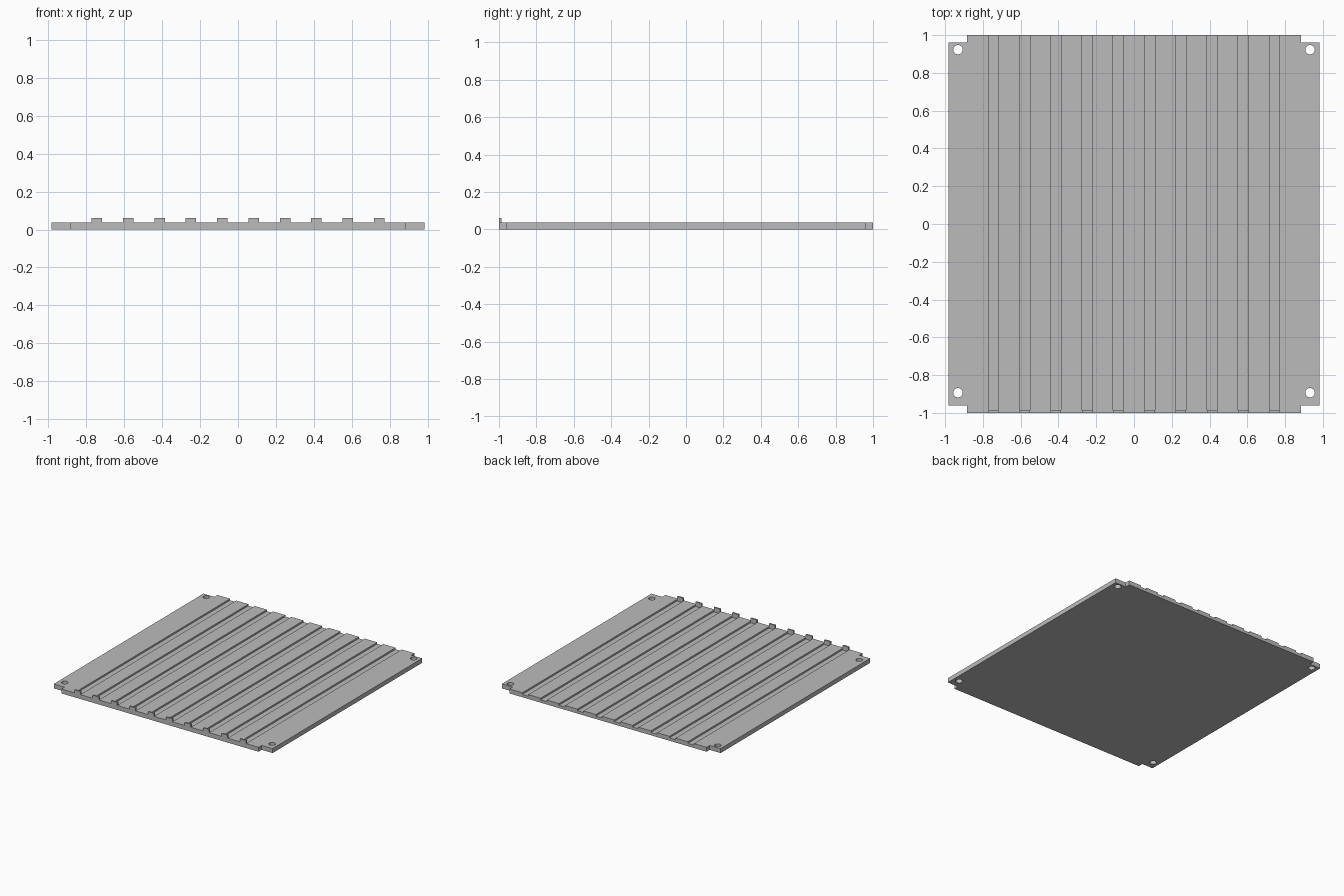
import bpy, bmesh
from mathutils import Matrix, Vector

cube = bpy.data.objects.get("Cube")
if cube:
    bpy.data.objects.remove(cube, do_unlink=True)

grey = bpy.data.materials.new("plain grey")
grey.use_nodes = True
grey.diffuse_color = (0.5, 0.5, 0.5, 1)
grey.node_tree.nodes["Principled BSDF"].inputs["Base Color"].default_value = (0.5, 0.5, 0.5, 1)

THICK, FLOOR, TAB_TOP = 0.036, 0.023, 0.06
HALF_X, INNER_X, SIDE_Y = 0.983, 0.885, 0.96
TAB_BACK = -0.986
SLOT_W, PITCH = 0.055, 0.1653
slots = [(i - 4.5) * PITCH for i in range(10)]


def box(bm, low, high):
    low, high = Vector(low), Vector(high)
    size = high - low
    matrix = Matrix.Translation((low + high) / 2) @ Matrix.Diagonal((*size, 1))
    bmesh.ops.create_cube(bm, size=1, matrix=matrix)


def finish(bm, name):
    bmesh.ops.recalc_face_normals(bm, faces=bm.faces)
    mesh = bpy.data.meshes.new(name)
    bm.to_mesh(mesh)
    bm.free()
    mesh.materials.append(grey)
    obj = bpy.data.objects.new(name, mesh)
    bpy.context.collection.objects.link(obj)
    return obj


# Plate outline with notched corners, extruded upward
corner = [(HALF_X, SIDE_Y), (INNER_X, SIDE_Y), (INNER_X, 1)]
outline = corner + [(-x, y) for x, y in reversed(corner)]
outline += [(-x, -y) for x, y in outline]
bm = bmesh.new()
face = bm.faces.new([bm.verts.new((x, y, 0)) for x, y in outline])
top = bmesh.ops.extrude_face_region(bm, geom=[face])["geom"]
bmesh.ops.translate(bm, vec=(0, 0, THICK),
                    verts=[v for v in top if isinstance(v, bmesh.types.BMVert)])
plate = finish(bm, "grooved_plate")

# Cutter for the grooves, open at the back, and the four screw holes
bm = bmesh.new()
for x in slots:
    box(bm, (x - SLOT_W / 2, TAB_BACK, FLOOR), (x + SLOT_W / 2, 1.1, 0.1))
for x in (-0.932, 0.932):
    for y in (-0.893, 0.923):
        bmesh.ops.create_cone(bm, cap_ends=True, segments=32, radius1=0.025,
                              radius2=0.025, depth=0.2,
                              matrix=Matrix.Translation((x, y, 0)))
cutter = finish(bm, "groove_and_hole_cutter")
cutter.hide_render = True
cut = plate.modifiers.new("cut", "BOOLEAN")
cut.operation = "DIFFERENCE"
cut.solver = "EXACT"
cut.object = cutter
cut_mesh = bpy.data.meshes.new_from_object(
    plate.evaluated_get(bpy.context.evaluated_depsgraph_get()))
plate.modifiers.clear()
plate.data = cut_mesh
bpy.data.objects.remove(cutter, do_unlink=True)

# Upright stop tabs at the front end of every groove
bm = bmesh.new()
for x in slots:
    box(bm, (x - SLOT_W / 2, -1, THICK), (x + SLOT_W / 2, TAB_BACK, TAB_TOP))
finish(bm, "stop_tabs")
